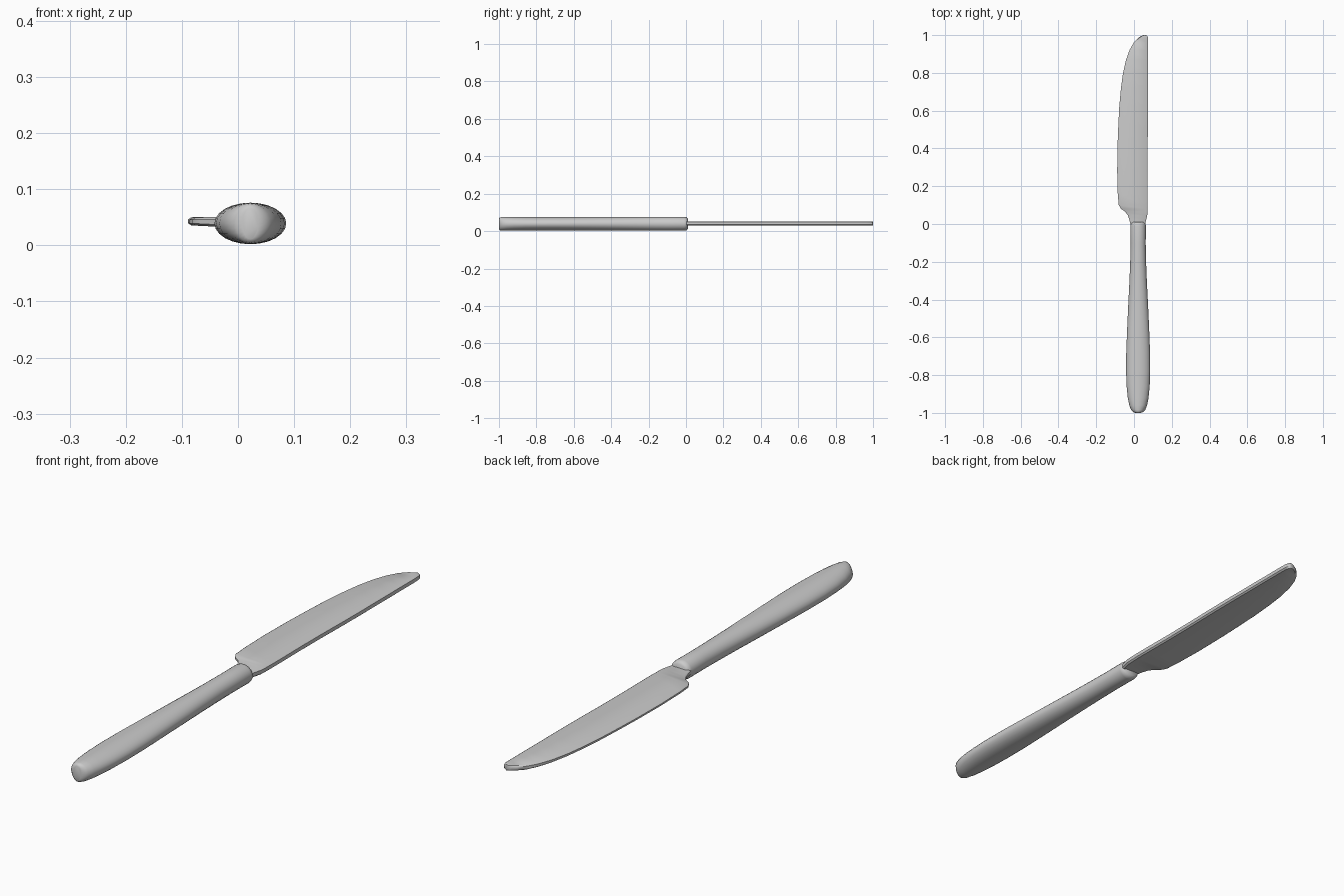
import bpy, bmesh, math

if "Cube" in bpy.data.objects:
    bpy.data.objects.remove(bpy.data.objects["Cube"])

steel = bpy.data.materials.new("brushed_steel")
steel.diffuse_color = (0.6, 0.6, 0.6, 1)
steel.use_nodes = True
steel.node_tree.nodes["Principled BSDF"].inputs["Base Color"].default_value = steel.diffuse_color


def finish(name, bm, angle):
    bmesh.ops.recalc_face_normals(bm, faces=bm.faces)
    mesh = bpy.data.meshes.new(name)
    bm.to_mesh(mesh)
    bm.free()
    mesh.materials.append(steel)
    ob = bpy.data.objects.new(name, mesh)
    bpy.context.collection.objects.link(ob)
    bpy.ops.object.select_all(action='DESELECT')
    ob.select_set(True)
    bpy.context.view_layer.objects.active = ob
    bpy.ops.object.shade_smooth_by_angle(angle=math.radians(angle))
    return ob


# Handle: oval rings along y, as (y, half width, half height)
CX, CZ, SIDES = 0.022, 0.039, 24
rings = [(-1.0, 0.014, 0.028), (-0.996, 0.026, 0.034), (-0.985, 0.037, 0.036),
         (-0.96, 0.047, 0.037), (-0.92, 0.055, 0.037), (-0.86, 0.061, 0.037),
         (-0.78, 0.064, 0.037), (-0.68, 0.063, 0.037), (-0.55, 0.058, 0.037),
         (-0.42, 0.052, 0.037), (-0.3, 0.046, 0.037), (-0.2, 0.042, 0.037),
         (-0.1, 0.040, 0.037), (-0.01, 0.041, 0.037), (0.002, 0.039, 0.035),
         (0.01, 0.03, 0.027)]
bm = bmesh.new()
loops = []
for y, rx, rz in rings:
    loops.append([bm.verts.new((CX + rx * math.cos(2 * math.pi * i / SIDES), y,
                                CZ + rz * math.sin(2 * math.pi * i / SIDES)))
                  for i in range(SIDES)])
for a, b in zip(loops, loops[1:]):
    for i in range(SIDES):
        j = (i + 1) % SIDES
        bm.faces.new((a[i], a[j], b[j], b[i]))
bm.faces.new(loops[0])
bm.faces.new(loops[-1])
finish("handle", bm, 60)

# Blade: cross strips along y, as (y, cutting edge x, spine x)
strips = [(-0.02, -0.015, 0.055), (0.02, -0.024, 0.064), (0.045, -0.032, 0.070),
          (0.065, -0.046, 0.071), (0.08, -0.068, 0.071), (0.1, -0.081, 0.072),
          (0.16, -0.086, 0.072), (0.28, -0.089, 0.071), (0.42, -0.087, 0.072),
          (0.52, -0.083, 0.074), (0.62, -0.078, 0.075), (0.72, -0.069, 0.075),
          (0.8, -0.058, 0.075), (0.87, -0.042, 0.075), (0.92, -0.024, 0.075),
          (0.96, -0.002, 0.075), (0.985, 0.022, 0.074), (0.995, 0.037, 0.071),
          (1.0, 0.050, 0.063)]
bm = bmesh.new()
loops = []
for y, x0, x1 in strips:
    # underside rises slightly toward the cutting edge
    low0 = 0.031 + 0.05 * max(0.0, -x0)
    c = min(0.006, (x1 - x0) / 4)
    section = [(x0, low0 + 0.004), (x0 + c, low0), (x1 - c, 0.029), (x1, 0.034),
               (x1, 0.048), (x1 - c, 0.052), (x0 + c, 0.050), (x0, 0.046)]
    loops.append([bm.verts.new((x, y, z)) for x, z in section])
for a, b in zip(loops, loops[1:]):
    for i in range(8):
        j = (i + 1) % 8
        bm.faces.new((a[i], a[j], b[j], b[i]))
bm.faces.new(loops[0])
bm.faces.new(loops[-1])
finish("blade", bm, 40)
